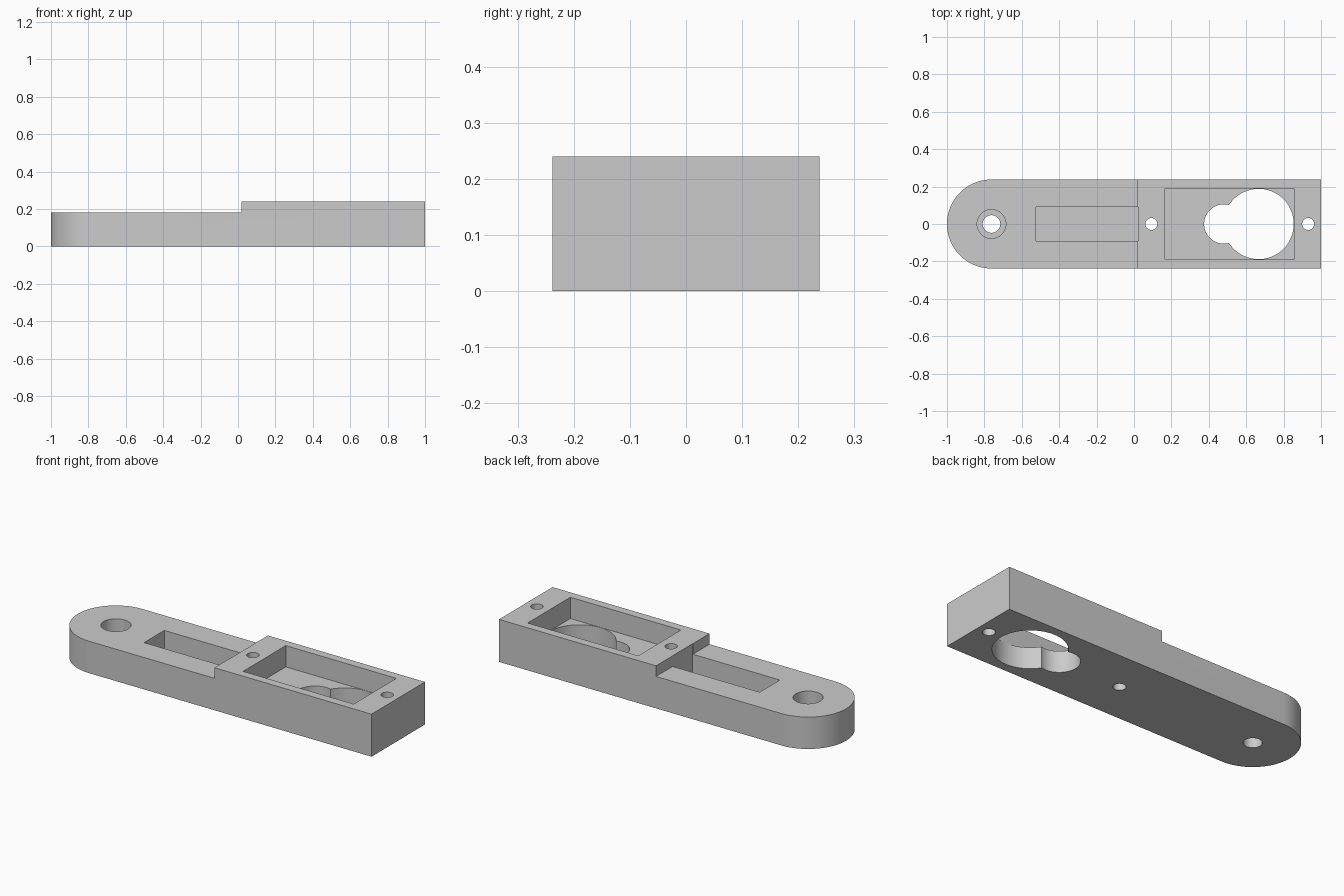
import bpy, bmesh, math

if "Cube" in bpy.data.objects:
    bpy.data.objects.remove(bpy.data.objects["Cube"], do_unlink=True)

HALF_W = 0.238      # half the width of the bar
STEP_X = 0.02       # where the raised block begins
LOW, HIGH = 0.18, 0.24

grey = bpy.data.materials.new("plain grey")
grey.use_nodes = True
grey.diffuse_color = (0.6, 0.6, 0.6, 1)
grey.node_tree.nodes["Principled BSDF"].inputs["Base Color"].default_value = (0.6, 0.6, 0.6, 1)


def prism(name, outline, z0, z1):
    """Extrude a flat outline from z0 to z1."""
    bm = bmesh.new()
    face = bm.faces.new([bm.verts.new((x, y, z0)) for x, y in outline])
    top = bmesh.ops.extrude_face_region(bm, geom=[face])["geom"]
    bmesh.ops.translate(bm, vec=(0, 0, z1 - z0),
                        verts=[v for v in top if isinstance(v, bmesh.types.BMVert)])
    bmesh.ops.recalc_face_normals(bm, faces=bm.faces)
    mesh = bpy.data.meshes.new(name)
    bm.to_mesh(mesh)
    bm.free()
    mesh.materials.append(grey)
    obj = bpy.data.objects.new(name, mesh)
    bpy.context.collection.objects.link(obj)
    return obj


def arc(cx, r, start, end, n):
    angles = [math.radians(start + (end - start) * i / n) for i in range(n + 1)]
    return [(cx + r * math.cos(a), r * math.sin(a)) for a in angles]


def circle(cx, r, n=64):
    return arc(cx, r, 0, 360, n)[:-1]


def rect(x0, x1, half):
    return [(x0, -half), (x1, -half), (x1, half), (x0, half)]


# Bar with one rounded end
body = prism("stepped_bar",
             arc(HALF_W - 1, HALF_W, 90, 270, 48) + [(1, -HALF_W), (1, HALF_W)],
             0, HIGH)

# Everything cut away from the bar
cutters = [
    prism("step_cutter", rect(-1.2, STEP_X, 0.5), LOW, 0.5),
    prism("slot_cutter", rect(-0.523, STEP_X + 0.001, 0.09), 0.06, 0.4),
    prism("pocket_cutter", rect(0.165, 0.855, 0.19), 0.12, 0.4),
    prism("large_hole_cutter", circle(0.666, 0.188, 96), -0.1, 0.2),
    prism("side_hole_cutter", circle(0.48, 0.105), -0.1, 0.2),
    prism("counterbore_cutter", circle(-0.762, 0.077), 0.06, 0.4),
    prism("pivot_hole_cutter", circle(-0.762, 0.047), -0.1, 0.4),
]
for x in (0.093, 0.931):
    cutters.append(prism("screw_hole_cutter", circle(x, 0.032, 48), -0.1, 0.4))

bpy.ops.object.select_all(action="DESELECT")
bpy.context.view_layer.objects.active = body
body.select_set(True)
for cutter in cutters:
    cutter.hide_render = True
    mod = body.modifiers.new(cutter.name, "BOOLEAN")
    mod.operation = "DIFFERENCE"
    mod.solver = "EXACT"
    mod.object = cutter
    bpy.ops.object.modifier_apply(modifier=mod.name)
    bpy.data.objects.remove(cutter, do_unlink=True)

# Smooth round walls, sharp edges
bpy.ops.object.shade_smooth_by_angle(angle=math.radians(30))
